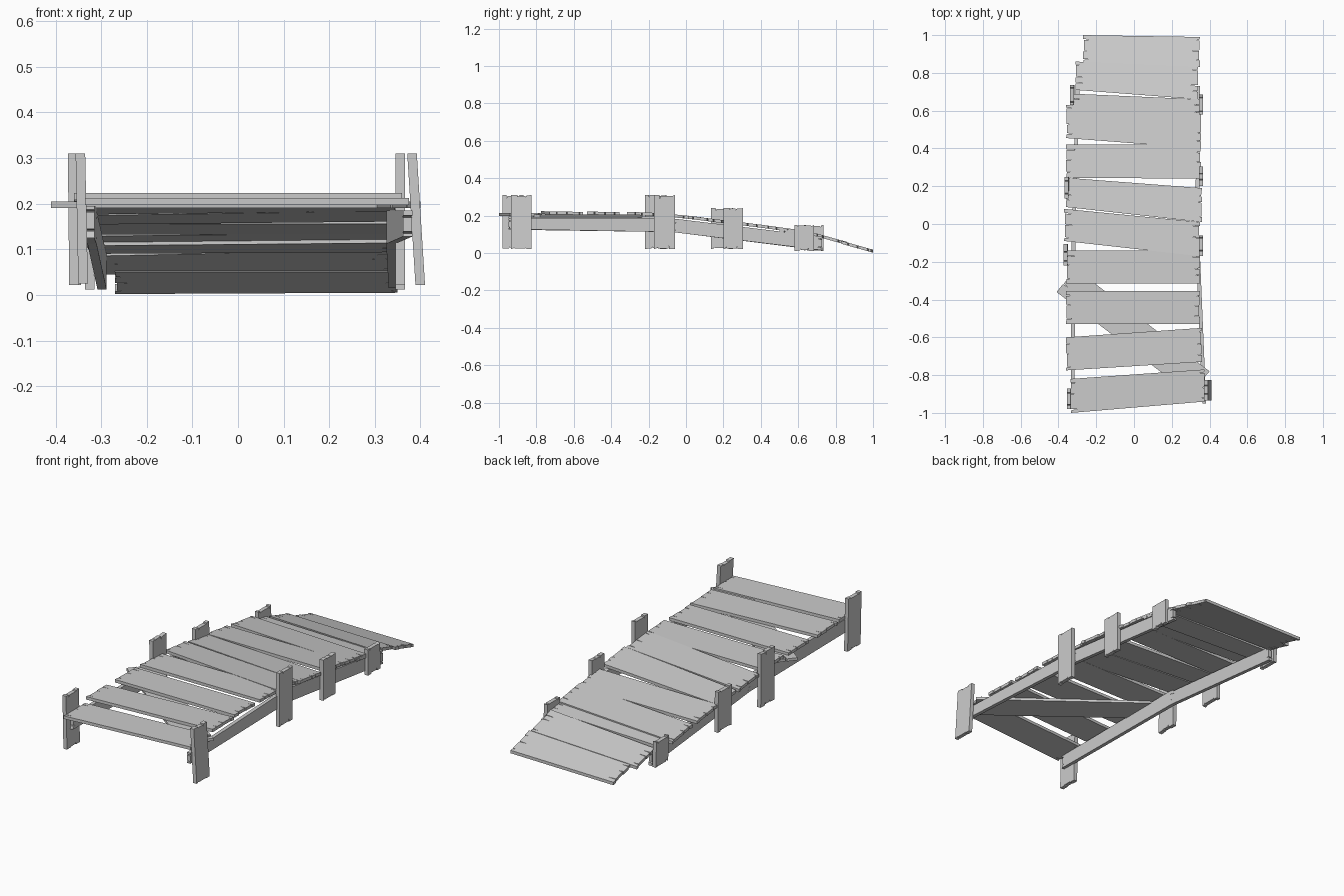
import bpy, bmesh, random
from mathutils import Vector

random.seed(4)


def board(name, a, b, c, d, n, cracks=3, depth=0.05):
    """Plank a-b-c-d thickened by n, with split, slightly ragged ends b-c and d-a."""
    a, b, c, d, n = (Vector(v) for v in (a, b, c, d, n))
    length = (b - a).length

    def end(p, q, inward):
        pts, shift = [p], Vector()
        w = (q - p).length
        for i in range(cracks):
            t = (i + random.uniform(0.25, 0.75)) / cracks
            h = 0.0025 / w
            m = p.lerp(q, t)
            pts.append(p.lerp(q, t - h) + shift)
            pts.append(m + inward * random.uniform(0.3, 1) * depth)
            shift = inward * random.uniform(0, 0.006)
            pts.append(p.lerp(q, t + h) + shift)
        pts.append(q)
        return pts

    along = (b - a) / length
    outline = end(b, c, -along) + end(d, a, along)
    bm = bmesh.new()
    face = bm.faces.new([bm.verts.new(p) for p in outline])
    ext = bmesh.ops.extrude_face_region(bm, geom=[face])
    bmesh.ops.translate(bm, vec=n, verts=[g for g in ext['geom'] if isinstance(g, bmesh.types.BMVert)])
    bmesh.ops.recalc_face_normals(bm, faces=bm.faces)
    me = bpy.data.meshes.new(name)
    bm.to_mesh(me)
    bm.free()
    ob = bpy.data.objects.new(name, me)
    bpy.context.collection.objects.link(ob)
    return ob


# Deck planks: left x, left y front/back, right x, right y front/back, top z at front/back
planks = [
    (-0.335, -1.00, -0.82, 0.375, -0.94, -0.77, 0.213, 0.213),
    (-0.36, -0.775, -0.60, 0.36, -0.73, -0.55, 0.224, 0.220),
    (-0.36, -0.53, -0.355, 0.35, -0.53, -0.355, 0.222, 0.219),
    (-0.36, -0.315, -0.14, 0.35, -0.315, -0.14, 0.221, 0.214),
    (-0.37, -0.09, 0.08, 0.35, -0.17, 0.01, 0.218, 0.192),
    (-0.36, 0.09, 0.245, 0.36, 0.01, 0.19, 0.200, 0.170),
    (-0.36, 0.245, 0.42, 0.355, 0.24, 0.42, 0.172, 0.149),
    (-0.36, 0.455, 0.63, 0.355, 0.40, 0.58, 0.152, 0.120),
    (-0.33, 0.55, 0.69, 0.355, 0.50, 0.66, 0.130, 0.106),
    (-0.31, 0.71, 0.86, 0.34, 0.66, 0.83, 0.115, 0.060),
    (-0.27, 0.83, 1.00, 0.35, 0.83, 0.99, 0.066, 0.018),
]
for i, (xl, l0, l1, xr, r0, r1, z0, z1) in enumerate(planks):
    lo, hi = min(l0, r0), max(l1, r1)

    def on(x, y):
        return (x, y, z0 + (z1 - z0) * (y - lo) / (hi - lo))
    board(f"deck_plank_{i + 1}", on(xl, l0), on(xr, r0), on(xr, r1), on(xl, l1), (0, 0, -0.016))

# Diagonal brace under the front half
z = 0.205
board("diagonal_brace", (-0.41, -0.36, z), (0.305, -0.908, z), (0.40, -0.78, z),
      (-0.315, -0.232, z), (0, 0, -0.014), 2)

# Side beams: start (x, y, bottom z, top z), end (x, y, bottom z, top z)
beams = {
    "front_left_beam": ((-0.335, -0.95, 0.125, 0.195), (-0.33, -0.06, 0.112, 0.195)),
    "front_right_beam": ((0.362, -0.95, 0.128, 0.185), (0.325, -0.06, 0.112, 0.185)),
    "ramp_left_beam": ((-0.33, -0.07, 0.112, 0.185), (-0.308, 0.73, 0.012, 0.088)),
    "ramp_right_beam": ((0.325, -0.07, 0.112, 0.185), (0.33, 0.73, 0.015, 0.088)),
}
for name, ((x0, y0, b0, t0), (x1, y1, b1, t1)) in beams.items():
    board(name, (x0, y0, b0), (x1, y1, b1), (x1, y1, t1), (x0, y0, t0), (0.02, 0, 0), 2, 0.03)

# Posts: inner-left x at bottom, at top, y front/back, z bottom/top
posts = {
    "left_post_1": (-0.350, -0.356, -0.98, -0.87, 0.025, 0.31),
    "right_post_1": (0.389, 0.371, -0.935, -0.825, 0.022, 0.31),
    "left_post_2": (-0.370, -0.373, -0.22, -0.105, 0.022, 0.31),
    "right_post_2": (0.345, 0.345, -0.17, -0.06, 0.022, 0.31),
    "left_post_3": (-0.365, -0.367, 0.135, 0.25, 0.022, 0.24),
    "right_post_3": (0.345, 0.345, 0.20, 0.305, 0.022, 0.24),
    "left_post_4": (-0.335, -0.340, 0.63, 0.735, 0.012, 0.15),
    "right_post_4": (0.345, 0.343, 0.58, 0.685, 0.012, 0.15),
}
for name, (xb, xt, y0, y1, z0, z1) in posts.items():
    board(name, (xb, y0, z0), (xt, y0, z1), (xt, y1, z1), (xb, y1, z0), (0.021, 0, 0), 2, 0.02)
